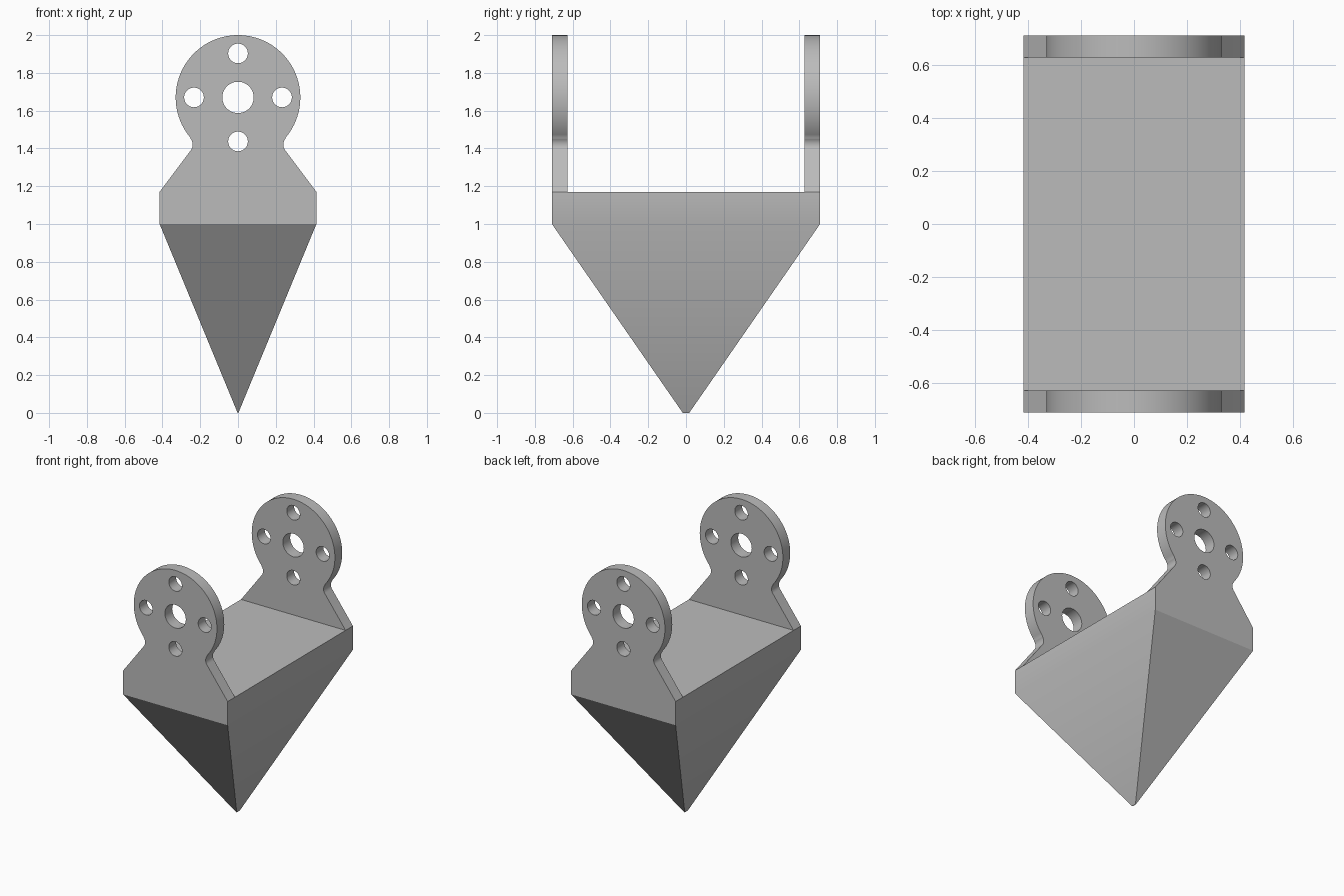
import bpy
import bmesh
from math import cos, sin, pi, radians
from mathutils import Matrix, Vector

if "Cube" in bpy.data.objects:
    bpy.data.objects.remove(bpy.data.objects["Cube"], do_unlink=True)

HALF_X, HALF_Y, THICK = 0.415, 0.71, 0.083
SHOULDER, BASE, EYE = 1.17, 1.0, 1.67   # heights
EYE_R, NECK_R = 0.33, 0.05

grey = bpy.data.materials.new("plain grey")
grey.use_nodes = True
grey.diffuse_color = (0.5, 0.5, 0.5, 1)
grey.node_tree.nodes["Principled BSDF"].inputs["Base Color"].default_value = (0.5, 0.5, 0.5, 1)


def make_object(name, bm):
    bmesh.ops.recalc_face_normals(bm, faces=bm.faces[:])
    mesh = bpy.data.meshes.new(name)
    bm.to_mesh(mesh)
    bm.free()
    mesh.materials.append(grey)
    obj = bpy.data.objects.new(name, mesh)
    bpy.context.collection.objects.link(obj)
    return obj


def arc(cx, cz, r, start, end, steps):
    angles = [radians(start + (end - start) * i / steps) for i in range(steps + 1)]
    return [(cx + r * cos(a), cz + r * sin(a)) for a in angles]


# Outline: straight shoulder, fillet neck, round eye
right = [(HALF_X, BASE), (HALF_X, SHOULDER)]
right += arc(0.29, 1.42, NECK_R, 217, 139.5, 10)
right += arc(0, EYE, EYE_R, -40, 90, 36)
outline = right + [(-x, z) for x, z in reversed(right[:-1])]

# Bracket: outline extruded from front to back
bm = bmesh.new()
front = bm.faces.new([bm.verts.new((x, -HALF_Y, z)) for x, z in outline])
out = bmesh.ops.extrude_face_region(bm, geom=[front], use_keep_orig=True)
moved = [g for g in out["geom"] if isinstance(g, bmesh.types.BMVert)]
bmesh.ops.translate(bm, verts=moved, vec=(0, 2 * HALF_Y, 0))

# Wedge: underside drawn down to a short ridge
bottom = next(f for f in bm.faces if all(v.co.z < BASE + 0.001 for v in f.verts))
tip = bmesh.ops.extrude_discrete_faces(bm, faces=[bottom])["faces"][0]
for v in tip.verts:
    v.co = Vector((v.co.x * 0.005, v.co.y * 0.024, 0))
bracket = make_object("pointed_bracket", bm)

# Cutters: gap between the plates, then the bolt holes
gap_height = 1.2
bm = bmesh.new()
bmesh.ops.create_cube(bm, size=1, matrix=Matrix.Translation((0, 0, SHOULDER + gap_height / 2))
                      @ Matrix.Diagonal((2, 2 * (HALF_Y - THICK), gap_height, 1)))
cutters = [make_object("gap_cutter", bm)]

bm = bmesh.new()
offset = 0.233
holes = [(0, 0, 0.083)] + [(offset * cos(k * pi / 2), offset * sin(k * pi / 2), 0.052) for k in range(4)]
for x, z, r in holes:
    bmesh.ops.create_cone(bm, cap_ends=True, segments=48, radius1=r, radius2=r, depth=2,
                          matrix=Matrix.Translation((x, 0, EYE + z)) @ Matrix.Rotation(pi / 2, 4, "X"))
cutters.append(make_object("hole_cutter", bm))

bpy.ops.object.select_all(action="DESELECT")
bracket.select_set(True)
bpy.context.view_layer.objects.active = bracket
for cutter in cutters:
    cutter.hide_render = True
    mod = bracket.modifiers.new(cutter.name, "BOOLEAN")
    mod.operation, mod.solver, mod.object = "DIFFERENCE", "EXACT", cutter
    bpy.ops.object.modifier_apply(modifier=mod.name)
    bpy.data.objects.remove(cutter, do_unlink=True)

bpy.ops.object.shade_smooth_by_angle(angle=radians(30))
